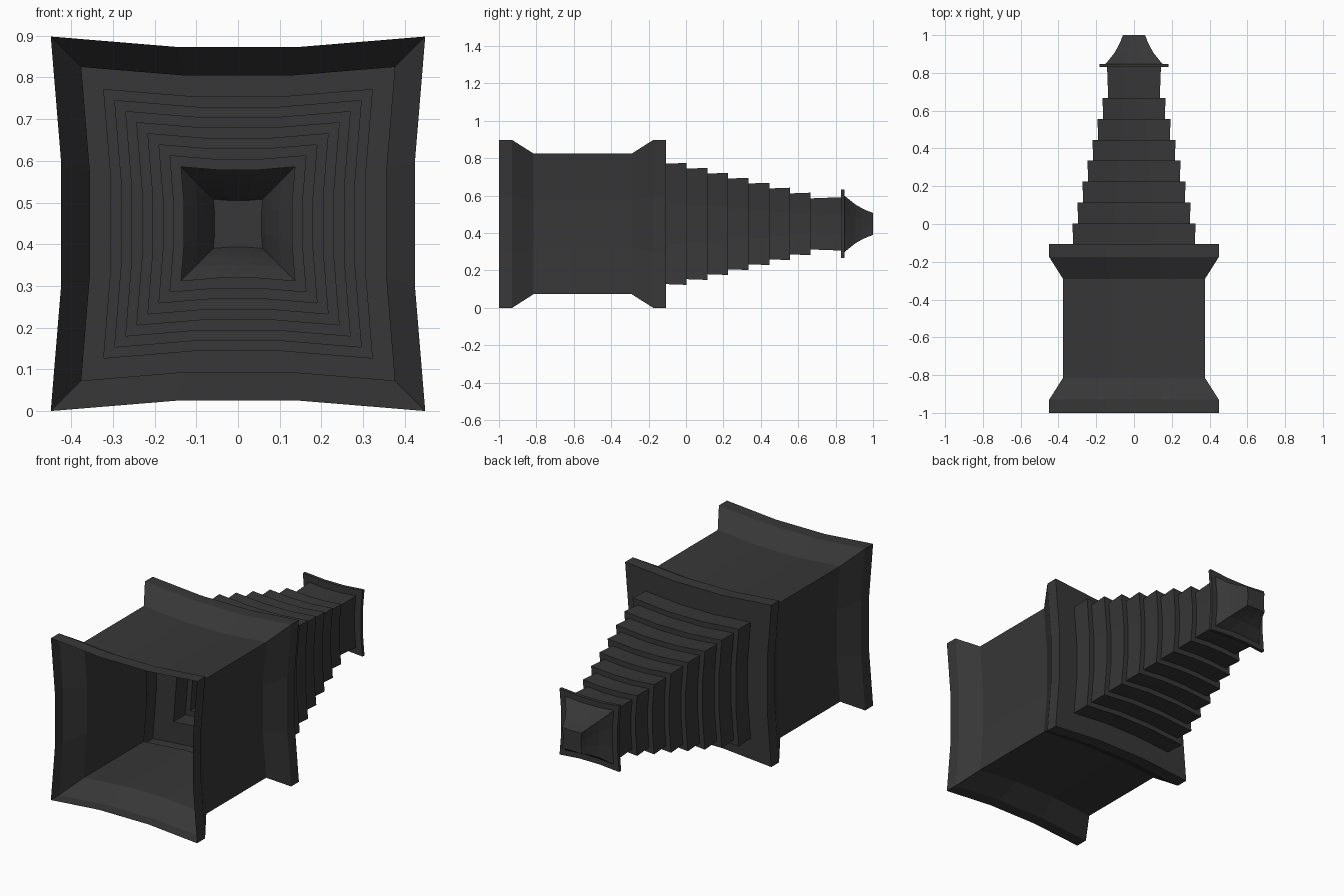
import bpy, bmesh

if "Cube" in bpy.data.objects:
    bpy.data.objects.remove(bpy.data.objects["Cube"])

ZC = 0.449   # height of the long axis

mat = bpy.data.materials.new("charcoal")
mat.diffuse_color = (0.038, 0.038, 0.038, 1)
mat.use_nodes = True
mat.node_tree.nodes["Principled BSDF"].inputs["Base Color"].default_value = mat.diffuse_color


def section(s):
    """Square outline with slightly concave sides, corner half-width s."""
    side = [(1, -1), (0.945, -0.333), (0.945, 0.333)]
    pts = []
    for _ in range(4):
        pts += [(x * s, z * s) for x, z in side]
        side = [(-z, x) for x, z in side]
    return pts


def loft(name, profile, cap_end=False):
    """Thin shell through (y, half-width) stations along the y axis."""
    bm = bmesh.new()
    rings = [[bm.verts.new((x, y, ZC + z)) for x, z in section(s)]
             for y, s in profile]
    for a, b in zip(rings, rings[1:]):
        n = len(a)
        for i in range(n):
            j = (i + 1) % n
            bm.faces.new((a[i], b[i], b[j], a[j]))
    if cap_end:
        bm.faces.new(rings[-1][::-1])
    me = bpy.data.meshes.new(name)
    bm.to_mesh(me)
    bm.free()
    me.materials.append(mat)
    ob = bpy.data.objects.new(name, me)
    bpy.context.collection.objects.link(ob)
    return ob


# Open-fronted body with flared collars at both ends
loft("hollow_body", [(-1, 0.449), (-0.93, 0.449), (-0.815, 0.376),
                     (-0.29, 0.376), (-0.175, 0.449), (-0.107, 0.449),
                     (-0.107, 0.322)])

# Eight stepped tiers, each flaring very slightly toward its far end
tiers = []
for i in range(8):
    s = 0.322 - 0.0265 * i
    y0 = -0.107 + 0.1105 * i
    y1 = y0 + 0.1105 if i < 7 else 0.83
    tiers += [(y0, s), (y1, s + (0.004 if i < 7 else 0.006))]
loft("stepped_tiers", tiers)

# Thin flange
loft("flange", [(0.83, 0.1425), (0.83, 0.183), (0.848, 0.183), (0.848, 0.15)])

# Concave tapering tip with a flat end
loft("tip", [(0.848, 0.15), (0.875, 0.128), (0.905, 0.104), (0.94, 0.084),
             (0.97, 0.07), (1.0, 0.059)], cap_end=True)
